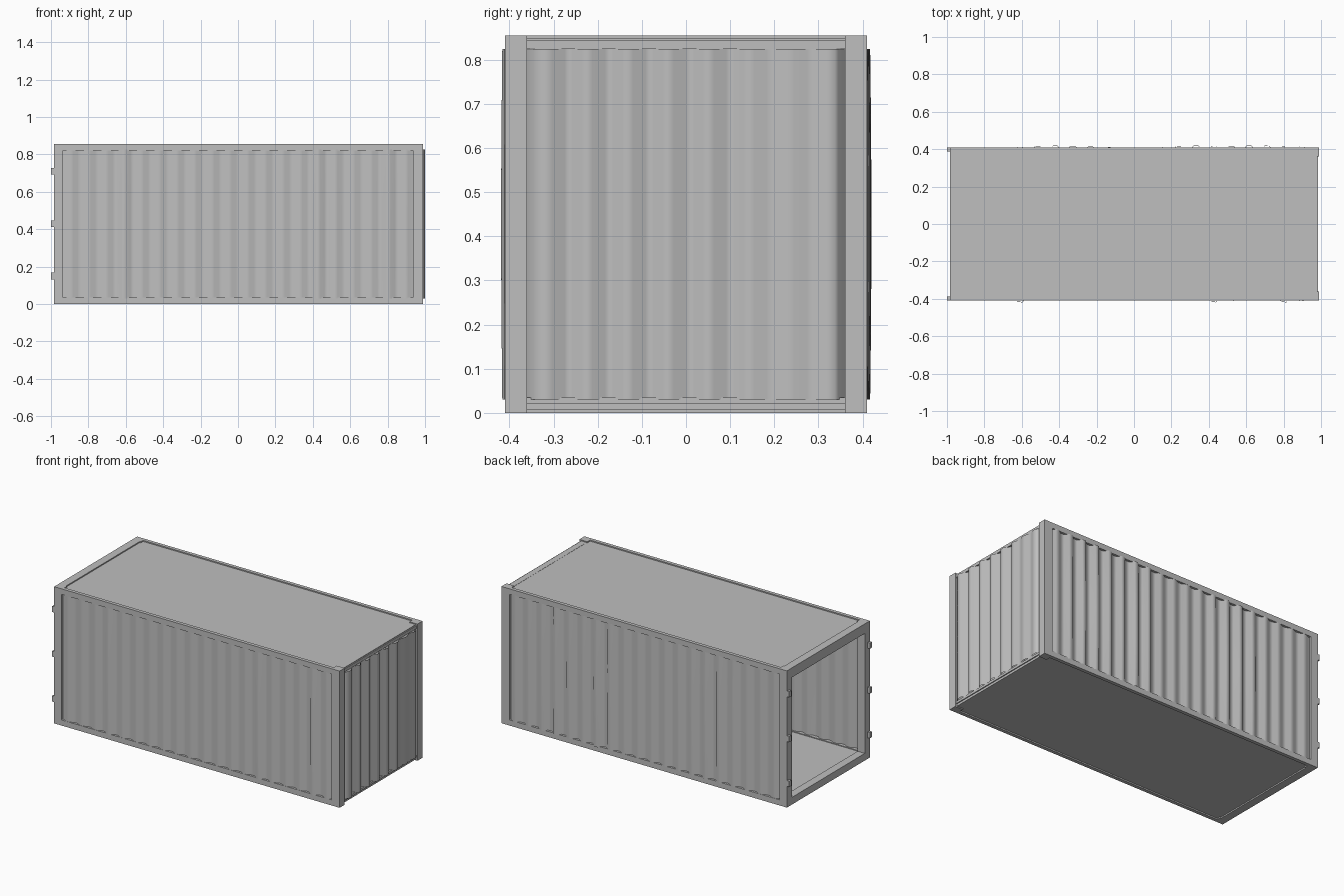
import bpy, bmesh, math

if "Cube" in bpy.data.objects:
    bpy.data.objects.remove(bpy.data.objects["Cube"])

paint = bpy.data.materials.new("grey_steel")
paint.diffuse_color = (0.52, 0.52, 0.52, 1)
paint.use_nodes = True
paint.node_tree.nodes["Principled BSDF"].inputs["Base Color"].default_value = paint.diffuse_color

H = 0.855          # overall height
X0, X1 = -0.985, 0.99   # frame ends
W = 0.41           # half width
POST = 0.05        # post thickness
RAIL = 0.035       # rail height


def finish(name, bm):
    mesh = bpy.data.meshes.new(name)
    bm.to_mesh(mesh)
    bm.free()
    mesh.materials.append(paint)
    ob = bpy.data.objects.new(name, mesh)
    bpy.context.collection.objects.link(ob)
    return ob


def boxes(name, ranges):
    """One object from a list of (x0, x1, y0, y1, z0, z1) boxes."""
    bm = bmesh.new()
    for x0, x1, y0, y1, z0, z1 in ranges:
        vs = bmesh.ops.create_cube(bm, size=1)["verts"]
        for v in vs:
            v.co.x = x0 if v.co.x < 0 else x1
            v.co.y = y0 if v.co.y < 0 else y1
            v.co.z = z0 if v.co.z < 0 else z1
    return finish(name, bm)


def mirrored(x0, x1, y0, y1, z0, z1):
    return [(x0, x1, y0, y1, z0, z1), (x0, x1, -y1, -y0, z0, z1)]


def corrugated(name, profile, place, flip, rows=8):
    """Sheet from (along, outward) points, swept in z with place(u, d, z)."""
    bm = bmesh.new()
    zs = [0.03 + (0.825 - 0.03) * i / rows for i in range(rows + 1)]
    grid = [[bm.verts.new(place(u, d, z)) for u, d in profile] for z in zs]
    for a, b in zip(grid, grid[1:]):
        for i in range(len(profile) - 1):
            f = bm.faces.new((a[i], a[i + 1], b[i + 1], b[i]))
            f.smooth = True
            if flip:
                f.normal_flip()
    return finish(name, bm)


# Corner posts
boxes("corner_posts",
      mirrored(X0, X0 + POST, W - POST, W, 0, H)
      + mirrored(X1 - POST - 0.005, X1, W - POST, W, 0, H))

# Long rails, top and bottom
boxes("side_rails",
      mirrored(X0 + POST, X1 - POST, W - 0.022, W, 0, RAIL)
      + mirrored(X0 + POST, X1 - POST, W - 0.022, W, H - RAIL, H))

# Open end: header and sill
boxes("doorway_beams", [
    (X0, X0 + POST, -W + POST, W - POST, H - 0.06, H),
    (X0, X0 + POST, -W + POST, W - POST, 0, 0.045)])

# Closed end: stepped beams set back between the posts
boxes("end_wall_beams", [
    (0.94, 0.984, -W + POST, W - POST, H - 0.03, H - 0.01),
    (0.94, 0.978, -W + POST, W - POST, H - 0.02, H - 0.006),
    (0.94, 0.984, -W + POST, W - POST, 0.02, RAIL),
    (0.94, 0.978, -W + POST, W - POST, 0.006, 0.02)])

# Roof and floor, slightly sunk inside the rails
boxes("roof", [(X0 + POST - 0.005, 0.978, -0.39, 0.39, H - 0.025, H - 0.007)])
boxes("floor", [(X0 + POST - 0.005, 0.978, -0.39, 0.39, 0.008, 0.03)])

# Small gussets in the doorway corners
boxes("corner_gussets",
      mirrored(-0.936, -0.928, 0.365, 0.39, H - 0.02, H)
      + mirrored(-0.936, -0.928, 0.365, 0.39, 0, 0.02))

# Hinge lugs on the doorway posts
boxes("hinge_lugs", [b for z in (0.15, 0.43, 0.71)
                     for b in mirrored(-1.0, X0 + 0.005, 0.388, 0.408, z - 0.018, z + 0.018)])


def bump(u, dents):
    return sum(math.exp(-((u - c) / w) ** 2) for c, w in dents)


# Long corrugated walls, with slight outward dents
N = 20
LEFT, RIGHT = X0 + POST - 0.005, X1 - POST + 0.005
STEP = (RIGHT - LEFT) / N
profile = [(LEFT, 0.396)]
for k in range(N):
    for frac, s in ((0.13, -1), (0.37, 1), (0.63, 1), (0.87, -1)):
        profile.append((LEFT + (k + frac) * STEP, s))
profile.append((RIGHT, 0.396))


def side_wall(name, sign, dents):
    def place(u, s, z):
        if abs(s) < 1:
            return (u, sign * s, z)
        b = bump(u, dents) * (0.7 + 0.3 * math.sin(math.pi * z / H))
        return (u, sign * min(0.4025 + s * (0.0065 + 0.005 * b) + 0.005 * b, 0.42), z)
    corrugated(name, profile, place, sign > 0)


side_wall("front_wall", -1, [(0.45, 0.06), (0.82, 0.06), (-0.6, 0.04)])
side_wall("back_wall", 1, [(-0.4, 0.2), (0.3, 0.1), (0.65, 0.25)])

# Corrugated closed end: deep ridges on one half, shallow on the other
end_profile = [(-0.36, 0.97), (-0.35, 0.985)]
for k in range(8):
    peak = -0.315 + 0.0915 * k
    amp = 0.012 if k < 5 else 0.006
    end_profile += [(peak - 0.012, 0.9995 - 0.0005 * k), (peak + 0.012, 1.0 - 0.0005 * k)]
    if k < 7:
        end_profile += [(peak + 0.04, 0.998 - 2 * amp), (peak + 0.058, 0.998 - 2 * amp)]
end_profile += [(0.345, 0.988), (0.36, 0.968)]
corrugated("end_wall", end_profile, lambda u, d, z: (d, u, z), False)
